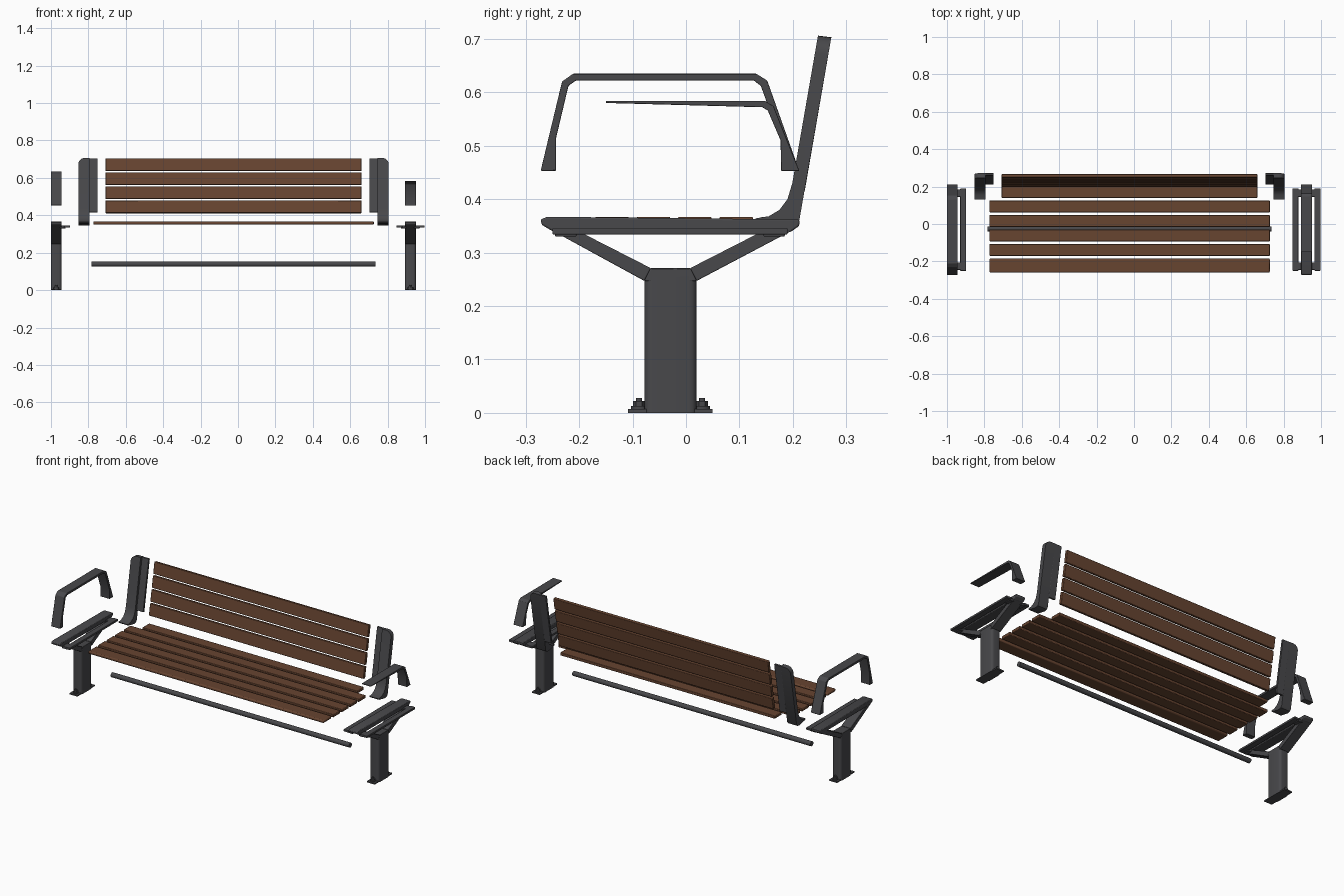
import bpy, bmesh
from mathutils import Vector

cube = bpy.data.objects.get("Cube")
if cube:
    bpy.data.objects.remove(cube, do_unlink=True)


def material(name, color):
    m = bpy.data.materials.new(name)
    m.use_nodes = True
    m.diffuse_color = (*color, 1)
    bsdf = m.node_tree.nodes["Principled BSDF"]
    bsdf.inputs["Base Color"].default_value = (*color, 1)
    bsdf.inputs["Roughness"].default_value = 0.6
    return m


WOOD = material("brown wood", (0.135, 0.058, 0.03))
METAL = material("dark grey metal", (0.065, 0.065, 0.07))


def finish(name, bm, mat, bevel=0.0, segments=2):
    bmesh.ops.recalc_face_normals(bm, faces=bm.faces[:])
    mesh = bpy.data.meshes.new(name)
    bm.to_mesh(mesh)
    bm.free()
    mesh.materials.append(mat)
    ob = bpy.data.objects.new(name, mesh)
    bpy.context.collection.objects.link(ob)
    if bevel:
        mod = ob.modifiers.new("soft edges", "BEVEL")
        mod.width, mod.segments = bevel, segments
        mod.limit_method = "ANGLE"
    bpy.ops.object.select_all(action="DESELECT")
    ob.select_set(True)
    bpy.context.view_layer.objects.active = ob
    bpy.ops.object.shade_smooth_by_angle()
    return ob


def prism(x0, x1, profile):
    """Side profile of (y, z) points extruded along x."""
    bm = bmesh.new()
    face = bm.faces.new([bm.verts.new((x0, y, z)) for y, z in profile])
    out = bmesh.ops.extrude_face_region(bm, geom=[face])
    verts = [g for g in out["geom"] if isinstance(g, bmesh.types.BMVert)]
    bmesh.ops.translate(bm, verts=verts, vec=(x1 - x0, 0, 0))
    return bm


def bar(name, x0, x1, profile, mat=METAL, bevel=0.002):
    return finish(name, prism(x0, x1, profile), mat, bevel)


def rect(y0, y1, z0, z1):
    return [(y0, z0), (y1, z0), (y1, z1), (y0, z1)]


def cylinder(name, radius, depth, center, sides, along_x=False):
    bm = bmesh.new()
    bmesh.ops.create_cone(bm, cap_ends=True, segments=sides, radius1=radius,
                          radius2=radius, depth=depth)
    if along_x:
        for v in bm.verts:
            v.co = Vector((v.co.z, v.co.x, v.co.y))
    bmesh.ops.translate(bm, verts=bm.verts[:], vec=center)
    return finish(name, bm, METAL)


HALF = 0.029


# Pedestal leg with forked arms, top rail and slat rails
def leg(side, cx, flange_signs):
    x0, x1 = cx - HALF, cx + HALF
    bm = prism(x0, x1, rect(-0.078, 0.02, 0, 0.255))
    upright = [e for e in bm.edges
               if abs(e.verts[0].co.z - e.verts[1].co.z) > 0.1]
    bmesh.ops.bevel(bm, geom=upright, offset=0.014, segments=4,
                    affect="EDGES", profile=0.5)
    finish(side + "_leg_post", bm, METAL)
    bar(side + "_leg_hub", x0, x1,
        [(-0.078, 0.247), (0.02, 0.247), (0.008, 0.271), (-0.066, 0.271)])
    bar(side + "_leg_front_arm", x0, x1,
        [(-0.078, 0.247), (-0.066, 0.271), (-0.205, 0.342), (-0.252, 0.342)])
    bar(side + "_leg_rear_arm", x0, x1,
        [(0.02, 0.247), (0.008, 0.271), (0.147, 0.342), (0.2, 0.342)])
    bar(side + "_leg_top_rail", x0, x1,
        [(-0.25, 0.34), (0.195, 0.338), (0.212, 0.35), (0.212, 0.362),
         (-0.26, 0.367), (-0.272, 0.362), (-0.27, 0.352)], bevel=0.003)
    for s in flange_signs:
        tag = "_inner" if s * cx < 0 else "_outer"
        a, b = sorted((cx + s * 0.043, cx + s * 0.075))
        bar(side + tag + "_slat_rail", a, b, rect(-0.25, 0.19, 0.334, 0.346))
        a, b = sorted((cx + s * 0.02, cx + s * 0.05))
        for end, y in (("front", -0.245), ("rear", 0.145)):
            bar(side + tag + "_" + end + "_lug", a, b,
                rect(y, y + 0.04, 0.33, 0.346))
    # Base plate and anchor bolts
    bar(side + "_base_plate", x0 + 0.004, x1 - 0.004,
        rect(-0.109, 0.05, 0, 0.007), bevel=0)
    for end, y in (("front", -0.088), ("rear", 0.03)):
        cylinder(side + "_" + end + "_washer", 0.015, 0.006, (cx, y, 0.01), 16)
        cylinder(side + "_" + end + "_nut", 0.011, 0.011, (cx, y, 0.017), 6)
        cylinder(side + "_" + end + "_stud", 0.006, 0.01, (cx, y, 0.023), 12)


RIGHT, LEFT = -0.972, 0.922
leg("right", RIGHT, (1,))
leg("left", LEFT, (-1, 1))

# Full loop armrest
bar("right_armrest", RIGHT - HALF, RIGHT + HALF,
    [(-0.272, 0.453), (-0.232, 0.62), (-0.211, 0.635), (0.131, 0.635),
     (0.152, 0.622), (0.212, 0.453), (0.178, 0.453), (0.177, 0.51),
     (0.14, 0.612), (0.127, 0.622), (-0.206, 0.622), (-0.22, 0.612),
     (-0.243, 0.515), (-0.243, 0.453)])

# Short cantilever armrest
bar("left_armrest", LEFT - HALF, LEFT + HALF,
    [(-0.15, 0.584), (0.148, 0.584), (0.164, 0.574), (0.212, 0.453),
     (0.178, 0.453), (0.177, 0.51), (0.153, 0.566), (0.143, 0.572),
     (-0.15, 0.58)], bevel=0.001)


# Backrest brackets, curving from the seat up the lean of the back
def back_bracket(side, outer, s):
    inner = outer + s * 0.06
    bm = prism(outer, inner,
               [(0.13, 0.364), (0.155, 0.368), (0.175, 0.38), (0.19, 0.4),
                (0.199, 0.43), (0.247, 0.706), (0.272, 0.703), (0.212, 0.36),
                (0.205, 0.35), (0.19, 0.346), (0.135, 0.357)])
    corner = [e for e in bm.edges
              if all(v.co.z > 0.7 and abs(v.co.x - outer) < 0.001
                     for v in e.verts)]
    bmesh.ops.bevel(bm, geom=corner, offset=0.032, segments=6,
                    affect="EDGES", profile=0.5)
    finish(side + "_back_bracket", bm, METAL)
    a, b = sorted((inner - s * 0.002, outer + s * 0.102))
    bar(side + "_back_flange", a, b,
        [(0.21, 0.416), (0.26, 0.704), (0.272, 0.703), (0.222, 0.414)])


back_bracket("right", -0.853, 1)
back_bracket("left", 0.805, -1)

# Seat slats: the rear one is shorter, the front one is wider and rounded
for i in range(6):
    y = 0.203 - 0.0775 * i
    x0, x1 = (-0.708, 0.66) if i == 0 else (-0.773, 0.726)
    depth = 0.075 if i == 5 else 0.063
    bar("seat_slat_%d" % (i + 1), x0, x1, rect(y - depth, y, 0.35, 0.367),
        WOOD, 0.006 if i == 5 else 0.003)

# Back slats, leaning
up = Vector((0.172, 0.985))
across = Vector((0.985, -0.172)) * 0.009
for i in range(4):
    low = Vector((0.207, 0.412)) + up * (0.0762 * i)
    high = low + up * 0.067
    bar("back_slat_%d" % (i + 1), -0.708, 0.66,
        [low - across, low + across, high + across, high - across],
        WOOD, 0.003)

# Stretcher tube between the legs
cylinder("stretcher_tube", 0.0135, 1.518, (-0.024, -0.027, 0.139), 24, True)
